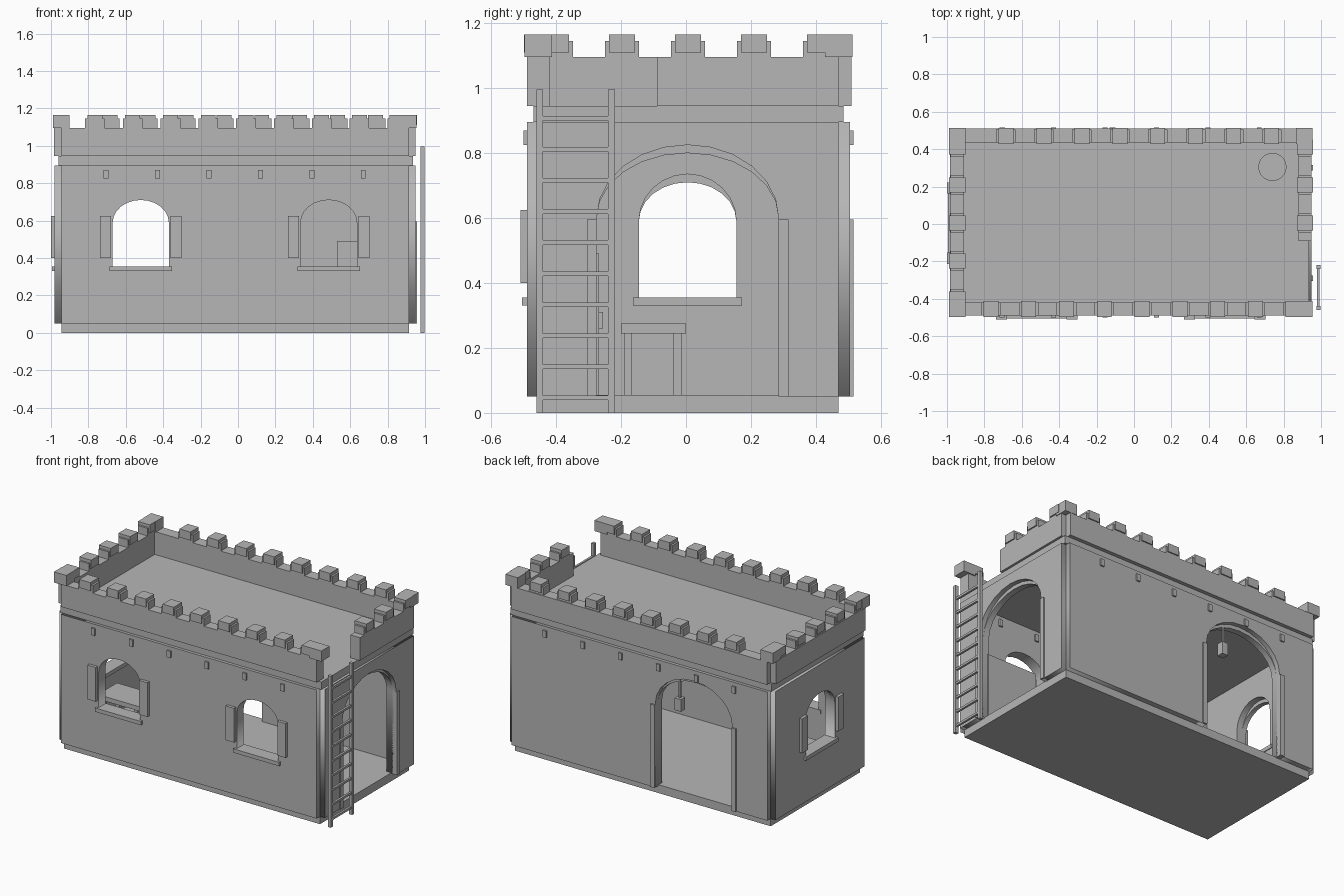
import bpy
import bmesh
import math

if "Cube" in bpy.data.objects:
    bpy.data.objects.remove(bpy.data.objects["Cube"], do_unlink=True)

stone = bpy.data.materials.new("stone grey")
stone.use_nodes = True
stone.diffuse_color = (0.47, 0.47, 0.47, 1)
stone.node_tree.nodes["Principled BSDF"].inputs["Base Color"].default_value = (0.47, 0.47, 0.47, 1)

X0, X1, Y0, Y1 = -0.98, 0.95, -0.49, 0.505     # outer wall faces
NOTCH, THICK = 0.035, 0.07
WALL_LOW, WALL_TOP, DECK, CREST = 0.05, 0.895, 0.945, 1.095
CX, CY = (X0 + X1) / 2, (Y0 + Y1) / 2


def add_mesh(name, mesh):
    ob = bpy.data.objects.new(name, mesh)
    mesh.materials.clear()
    mesh.materials.append(stone)
    bpy.context.collection.objects.link(ob)
    return ob


def boxes(name, spans):
    """One object from boxes given as (x range, y range, z range)."""
    bm = bmesh.new()
    for span in spans:
        verts = bmesh.ops.create_cube(bm, size=1)["verts"]
        for v in verts:
            v.co = [a + (b - a) * (c + 0.5) for (a, b), c in zip(span, v.co)]
    mesh = bpy.data.meshes.new(name)
    bm.to_mesh(mesh)
    bm.free()
    return add_mesh(name, mesh)


def mid(c, w):
    return (c - w / 2, c + w / 2)


def arch(centre, half, spring, rise, bottom, steps=12):
    """Arched opening, from lower left over the top to lower right."""
    pts = [(centre - half, bottom)]
    for i in range(steps + 1):
        a = math.pi * (1 - i / steps)
        pts.append((centre + half * math.cos(a), spring + rise * math.sin(a)))
    return pts + [(centre + half, bottom)]


def panel(name, side, near, far, ends, doors=(), windows=()):
    """Upright wall layer between two depths, with arched openings."""
    a, b = ends
    outline = [(a, WALL_LOW)]
    for d in doors:
        outline += d
    outline += [(b, WALL_LOW), (b, WALL_TOP), (a, WALL_TOP)]
    curve = bpy.data.curves.new(name, "CURVE")
    curve.dimensions, curve.fill_mode = "2D", "BOTH"
    curve.extrude = abs(far - near) / 2
    for loop in [outline, *windows]:
        sp = curve.splines.new("POLY")
        sp.points.add(len(loop) - 1)
        for p, (u, z) in zip(sp.points, loop):
            p.co = (u, z, 0, 1)
        sp.use_cyclic_u = True
    temp = bpy.data.objects.new(name, curve)
    bpy.context.collection.objects.link(temp)
    bpy.context.view_layer.update()
    mesh = bpy.data.meshes.new_from_object(temp.evaluated_get(bpy.context.evaluated_depsgraph_get()))
    bpy.data.objects.remove(temp, do_unlink=True)
    ob = add_mesh(name, mesh)
    depth = (near + far) / 2
    if side == "x":
        ob.rotation_euler = (math.pi / 2, 0, math.pi / 2)
        ob.location.x = depth
    else:
        ob.rotation_euler = (math.pi / 2, 0, 0)
        ob.location.y = depth


def window(c, extra=0):
    return arch(c, 0.15, 0.59, 0.12 + extra, 0.345)


def door(c, extra=0):
    return arch(c, 0.28, 0.6, 0.2 + extra, WALL_LOW)


# Base, floor and roof deck
ALONG, ACROSS = (X0 + NOTCH, X1 - NOTCH), (Y0 + NOTCH, Y1 - NOTCH)
boxes("base", [(ALONG, ACROSS, (0, 0.04))])
boxes("floor", [(ALONG, ACROSS, (0.035, 0.055))])
boxes("roof_deck", [((X0 + 0.02, X1 - 0.015), (Y0 + 0.02, Y1 - 0.02), (WALL_TOP, DECK))])

# Walls: two layers each, so the arches can step
SPLIT = 0.03
WIN_X, DOOR_X, SIDE_Y = (-0.52, 0.485), -0.41, 0.005
panel("front_wall", "y", Y0, Y0 + THICK, ALONG, windows=[window(c) for c in WIN_X])
panel("back_wall_outer", "y", Y1, Y1 - SPLIT, ALONG, doors=[door(DOOR_X, 0.025)])
panel("back_wall_inner", "y", Y1 - SPLIT, Y1 - THICK, ALONG, doors=[door(DOOR_X)])
panel("right_side_wall_outer", "x", X1, X1 - SPLIT, ACROSS, doors=[door(SIDE_Y, 0.025)])
panel("right_side_wall_inner", "x", X1 - SPLIT, X1 - THICK, ACROSS, doors=[door(SIDE_Y)])
panel("left_side_wall_outer", "x", X0, X0 + SPLIT, ACROSS, windows=[window(SIDE_Y)])
panel("left_side_wall_inner", "x", X0 + SPLIT, X0 + THICK, ACROSS, windows=[window(SIDE_Y, 0.025)])

# Window sills and shutters
for i, c in enumerate((*WIN_X, SIDE_Y)):
    front = i < 2
    face = Y0 if front else X0

    def place(u, depth, z):
        d = (face - depth[0], face + depth[1])
        return (u, d, z) if front else (d, u, z)
    boxes("window_sill", [place(mid(c, 0.335), (0.015, 0.075), (0.33, 0.355))])
    boxes("shutters", [place(mid(c + s * 0.188, 0.06), (0.02, 0), (0.4, 0.625)) for s in (-1, 1)])

# Door jamb strips
JAMB = (WALL_LOW, 0.595)
boxes("side_door_jambs", [((X1 - 0.03, X1 + 0.008), mid(SIDE_Y + s * 0.295, 0.03), JAMB) for s in (-1, 1)])
boxes("back_door_jambs", [(mid(DOOR_X + s * 0.295, 0.03), (Y1 - 0.03, Y1 + 0.01), JAMB) for s in (-1, 1)])

# Beam ends poking through the long walls
beam_x = [-0.705 + 0.275 * i for i in range(6)]
for name, y, out in (("front_beam_ends", Y0, -1), ("back_beam_ends", Y1, 1)):
    ys = sorted((y + out * 0.01, y - out * 0.08))
    boxes(name, [(mid(x, 0.026), ys, (0.825, 0.87)) for x in beam_x])

# Parapets, open on the right side where the ladder arrives
GATE = -0.09
RISE = (DECK, CREST)
boxes("front_parapet", [(ALONG, (Y0, Y0 + THICK), RISE)])
boxes("back_parapet", [(ALONG, (Y1 - THICK, Y1 + 0.005), RISE)])
boxes("left_parapet", [((X0 - 0.005, X0 + THICK), ACROSS, RISE)])
boxes("right_parapet", [((X1 - THICK, X1), (GATE, ACROSS[1]), RISE)])

# Merlons: a wide block with a narrower, thicker cap
def merlons(name, centres, depth, along_x):
    spans = []
    d0, d1 = depth
    for c in centres:
        for width, grow, z in ((0.105, 0, (CREST, 1.145)), (0.08, 0.008, (1.11, 1.165))):
            u, d = mid(c, width), (d0 - grow, d1 + grow)
            spans.append((u, d, z) if along_x else (d, u, z))
    boxes(name, spans)


merlons("front_merlons", [-0.765 + 0.202 * i for i in range(9)], (Y0, Y0 + THICK), True)
merlons("back_merlons", [-0.685 + 0.203 * i for i in range(8)], (Y1 - THICK, Y1), True)
side_rows = [-0.4 + 0.203 * i for i in range(5)]
merlons("left_merlons", side_rows, (X0, X0 + THICK), False)
merlons("right_merlons", side_rows[2:], (X1 - THICK, X1), False)
boxes("corner_merlons", [(mid(x, 0.09), mid(y, 0.085), z)
                         for x in (X0 + 0.035, X1 - 0.04) for y in (Y0 + 0.035, Y1 - 0.035)
                         for z in ((CREST, 1.165),)])

# Round hatch on the deck
bm = bmesh.new()
bmesh.ops.create_cone(bm, cap_ends=True, segments=32, radius1=0.075, radius2=0.075, depth=0.02)
hatch_mesh = bpy.data.meshes.new("roof_hatch")
bm.to_mesh(hatch_mesh)
bm.free()
hatch = add_mesh("roof_hatch", hatch_mesh)
hatch.location = (0.74, 0.305, DECK + 0.008)

# Ladder
LX = (0.975, 0.997)
boxes("ladder_rails", [(LX, mid(y, 0.021), (0, 0.995)) for y in (-0.45, -0.229)])
boxes("ladder_rungs", [((0.979, 0.993), (-0.45, -0.229), mid(0.047 + 0.0955 * i, 0.014)) for i in range(10)])

# Table
boxes("table_top", [((-0.88, -0.58), (-0.2, 0), (0.245, 0.275))])
boxes("table_legs", [(mid(x, 0.025), mid(y, 0.025), (0.055, 0.25))
                     for x in (-0.85, -0.61) for y in (-0.178, -0.027)])

# Open door leaf with handle
boxes("door_leaf", [((0.53, 0.89), (-0.285, -0.268), (0.055, 0.49))])
boxes("door_handle", [((0.57, 0.585), (-0.27, -0.255), (0.26, 0.31))])

# Lantern hanging in the back doorway
boxes("lantern", [(mid(-0.285, 0.045), mid(0.47, 0.045), (0.59, 0.67))])
boxes("lantern_rod", [(mid(-0.285, 0.012), mid(0.47, 0.012), (0.66, 0.81))])
